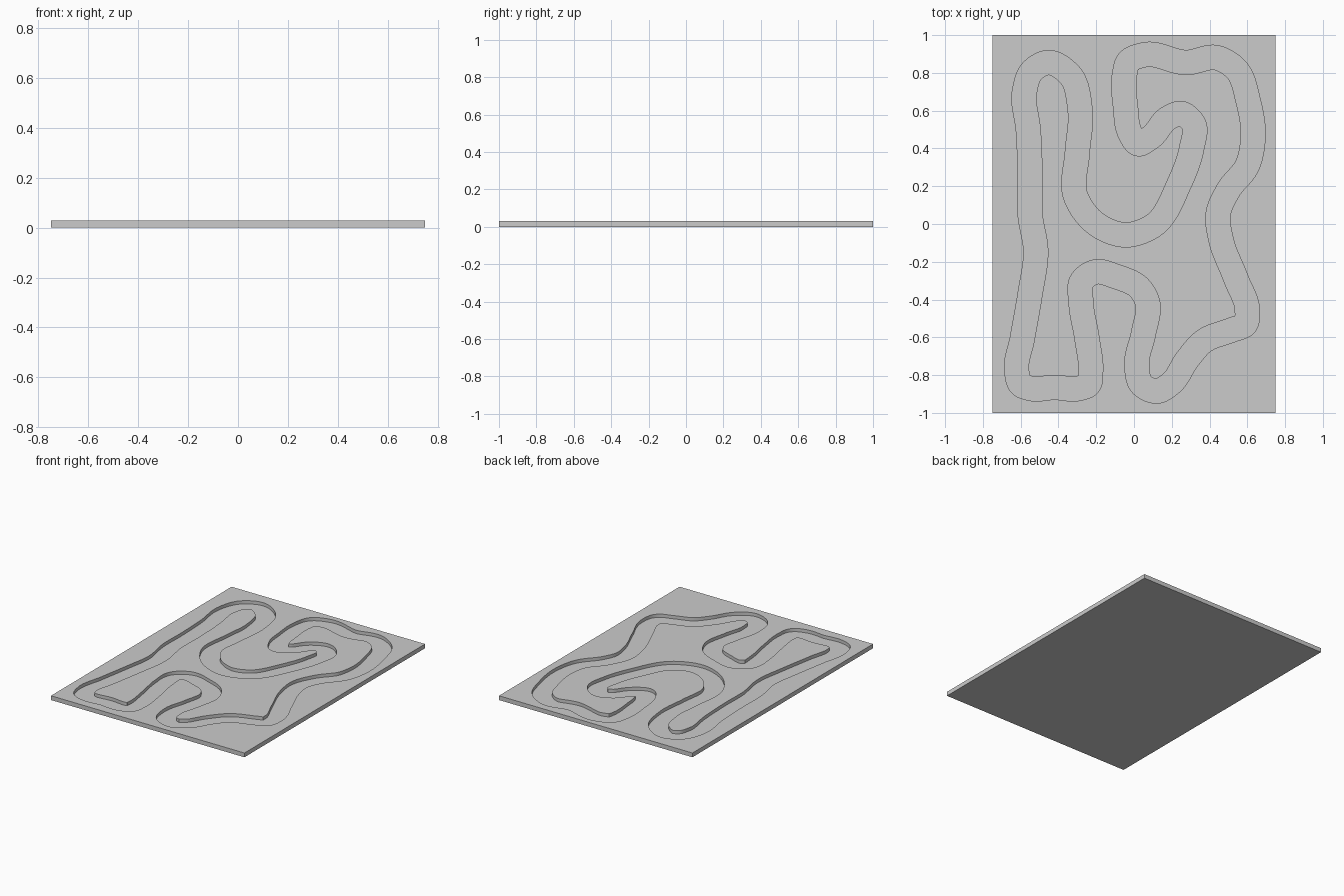
import bpy
import bmesh
from mathutils import Vector
from mathutils.geometry import interpolate_bezier

if "Cube" in bpy.data.objects:
    bpy.data.objects.remove(bpy.data.objects["Cube"], do_unlink=True)

WIDTH, LENGTH, THICKNESS = 1.5, 2.0, 0.03
FLOOR_HEIGHT = 0.007
HALF_TRACK = 0.064
STEPS = 14

# Centre line of the track, in hundredths, as a closed counter-clockwise path
CENTRE_LINE = [
    (-45.5, 85.5), (-54, 81), (-58, 70), (-56, 50), (-55, 25), (-55, 5),
    (-52, -14), (-55, -37), (-59, -60), (-62, -79), (-60, -85), (-55, -87),
    (-42, -86.5), (-29, -87), (-24, -85), (-23, -79), (-25, -60), (-28, -42),
    (-27.5, -30), (-21, -25.5), (-9, -28), (3, -34), (7, -41), (5, -58),
    (1.5, -74), (4, -85), (12, -88.5), (20, -84), (28, -72), (37, -62),
    (52, -56), (59, -53), (60, -46), (54, -29), (46, -8), (44.5, 5),
    (50, 18), (60, 31), (63, 45), (60.5, 65), (54, 82), (44, 88),
    (28, 85.5), (5, 89.5), (-3, 86), (-5, 79), (-4.5, 62), (-2, 48),
    (2, 42.5), (9, 46), (18, 56), (25, 58.5), (31.5, 53), (30.5, 40),
    (24, 21.5), (10, -1), (-4, -5.8), (-20, 0), (-31, 15), (-30, 38),
    (-28.5, 60), (-34, 79),
]


def smooth_path(points):
    """Smooth closed path through the points, with tangents fitted to spacing."""
    count = len(points)
    tangents = []
    for i, point in enumerate(points):
        before = point - points[i - 1]
        after = points[(i + 1) % count] - point
        a, b = before.length, after.length
        tangents.append((before * (b / a) + after * (a / b)) / (a + b))
    path = []
    for i, start in enumerate(points):
        j = (i + 1) % count
        end = points[j]
        reach = (end - start).length / 3
        path += interpolate_bezier(start, start + tangents[i] * reach,
                                   end - tangents[j] * reach, end, STEPS)[:-1]
    return path


def offset_path(path, distance):
    """Parallel path; points that fall back inside the track are trimmed."""
    result = []
    limit = abs(distance) - 0.0005
    for i, point in enumerate(path):
        along = (path[(i + 1) % len(path)] - path[i - 1]).normalized()
        moved = point + Vector((along.y, -along.x, 0)) * distance
        if min((moved - other).length for other in path) < limit:
            continue
        if result and (moved - result[-1]).length < 0.003:
            continue
        result.append(moved)
    if (result[0] - result[-1]).length < 0.003:
        result.pop()
    return result


def add_loop(bm, points, height):
    verts = [bm.verts.new((p.x, p.y, height)) for p in points]
    edges = [bm.edges.new((verts[i - 1], verts[i])) for i in range(len(verts))]
    return verts, edges


def fill(bm, *loops):
    bmesh.ops.triangle_fill(bm, use_beauty=True, normal=(0, 0, 1),
                            edges=[edge for loop in loops for edge in loop[1]])


def wall(bm, upper, lower):
    for i in range(len(upper[0])):
        bm.faces.new((upper[0][i - 1], upper[0][i], lower[0][i], lower[0][i - 1]))


# Outlines of the slab and of both track edges
path = smooth_path([Vector((x, y, 0)) / 100 for x, y in CENTRE_LINE])
outer = offset_path(path, HALF_TRACK)
inner = offset_path(path, -HALF_TRACK)
border = [Vector((x * WIDTH / 2, y * LENGTH / 2, 0))
          for x, y in ((-1, -1), (1, -1), (1, 1), (-1, 1))]

# Slab with the sunken track and the raised island inside it
bm = bmesh.new()
border_top = add_loop(bm, border, THICKNESS)
border_base = add_loop(bm, border, 0)
outer_top = add_loop(bm, outer, THICKNESS)
outer_floor = add_loop(bm, outer, FLOOR_HEIGHT)
inner_top = add_loop(bm, inner, THICKNESS)
inner_floor = add_loop(bm, inner, FLOOR_HEIGHT)

fill(bm, border_top, outer_top)
fill(bm, inner_top)
fill(bm, outer_floor, inner_floor)
bm.faces.new(border_base[0])
wall(bm, border_top, border_base)
wall(bm, outer_top, outer_floor)
wall(bm, inner_top, inner_floor)
bmesh.ops.recalc_face_normals(bm, faces=bm.faces)

mesh = bpy.data.meshes.new("track_slab")
bm.to_mesh(mesh)
bm.free()
slab = bpy.data.objects.new("track_slab", mesh)
bpy.context.collection.objects.link(slab)

# Plain grey finish
grey = bpy.data.materials.new("plain_grey")
grey.use_nodes = True
colour = (0.6, 0.6, 0.6, 1)
grey.diffuse_color = colour
grey.node_tree.nodes["Principled BSDF"].inputs["Base Color"].default_value = colour
mesh.materials.append(grey)

# Smooth curved walls, keeping the rims sharp
bpy.ops.object.select_all(action="DESELECT")
slab.select_set(True)
bpy.context.view_layer.objects.active = slab
bpy.ops.object.shade_smooth_by_angle()
